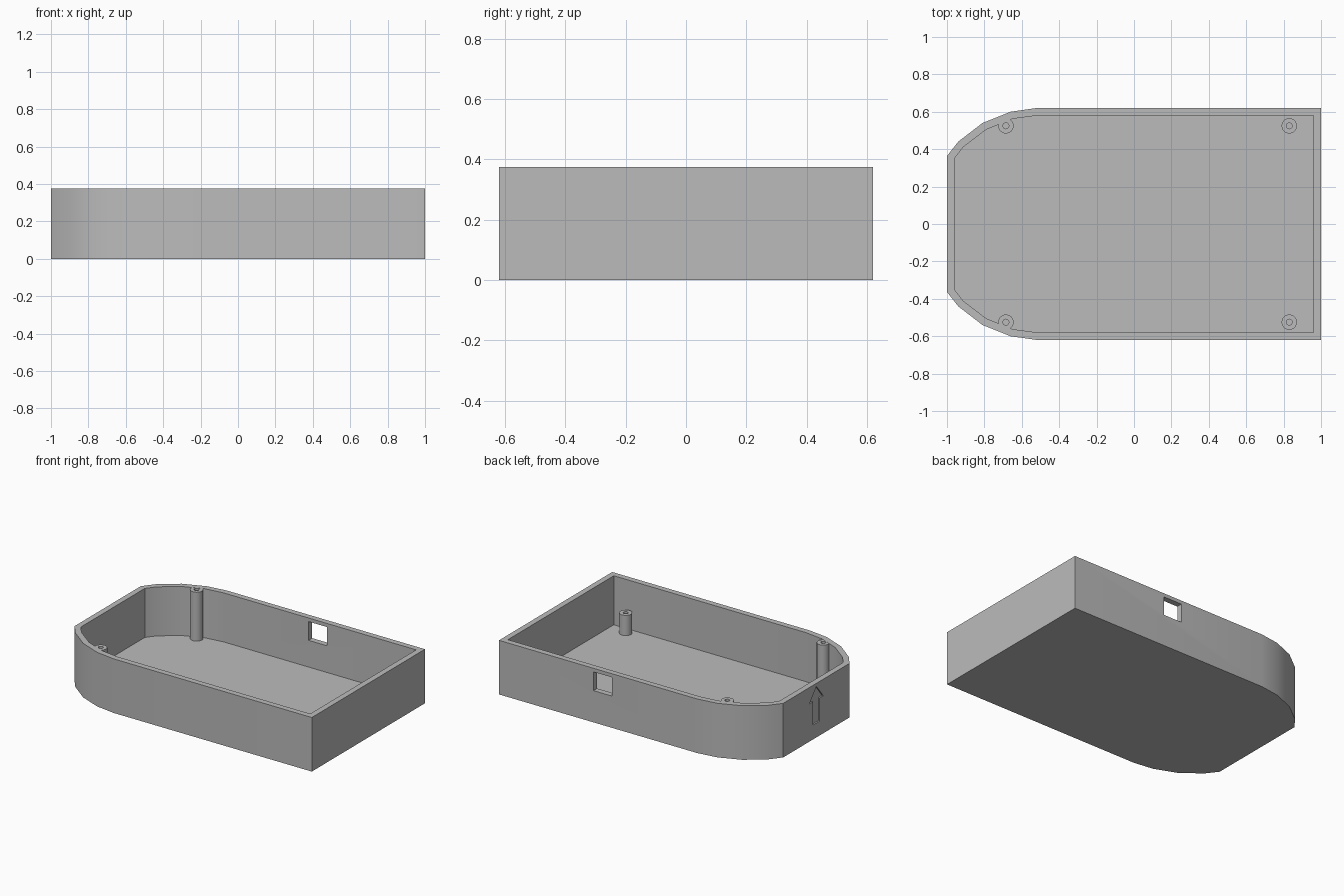
import bpy, bmesh, math

default = bpy.data.objects.get("Cube")
if default:
    bpy.data.objects.remove(default, do_unlink=True)

HEIGHT, FLOOR = 0.375, 0.035

grey = bpy.data.materials.new("plain grey")
grey.use_nodes = True
grey.diffuse_color = (0.5, 0.5, 0.5, 1)
grey.node_tree.nodes["Principled BSDF"].inputs["Base Color"].default_value = (0.5, 0.5, 0.5, 1)


def prism(name, outlines, direction):
    """Extrude closed 3D outlines along a direction into one object."""
    bm = bmesh.new()
    for outline in outlines:
        face = bm.faces.new([bm.verts.new(p) for p in outline])
        new = bmesh.ops.extrude_face_region(bm, geom=[face])["geom"]
        bmesh.ops.translate(bm, vec=direction,
                            verts=[v for v in new if isinstance(v, bmesh.types.BMVert)])
    bmesh.ops.recalc_face_normals(bm, faces=bm.faces)
    mesh = bpy.data.meshes.new(name)
    bm.to_mesh(mesh)
    bm.free()
    mesh.materials.append(grey)
    obj = bpy.data.objects.new(name, mesh)
    bpy.context.collection.objects.link(obj)
    return obj


def mirrored(half, z):
    """Close a half outline by mirroring it across y = 0."""
    points = half + [(x, -y) for x, y in reversed(half)]
    return [(x, y, z) for x, y in points]


def circle(x, y, z, r, sides=24):
    steps = [2 * math.pi * i / sides for i in range(sides)]
    return [(x + r * math.cos(a), y + r * math.sin(a), z) for a in steps]


def combine(target, tool, operation):
    """Apply a boolean and discard the tool."""
    tool.hide_render = True
    mod = target.modifiers.new(tool.name, "BOOLEAN")
    mod.object, mod.operation, mod.solver = tool, operation, "EXACT"
    bpy.context.view_layer.objects.active = target
    bpy.ops.object.modifier_apply(modifier=mod.name)
    bpy.data.objects.remove(tool, do_unlink=True)


# Tray body with one rounded end
outer = [(-1, 0.363), (-0.94, 0.44), (-0.81, 0.54), (-0.66, 0.60), (-0.52, 0.62), (1, 0.62)]
inner = [(-0.96, 0.35), (-0.912, 0.412), (-0.79, 0.505), (-0.65, 0.562), (-0.515, 0.58), (0.96, 0.58)]
case = prism("case", [mirrored(outer, 0)], (0, 0, HEIGHT))
combine(case, prism("cavity", [mirrored(inner, FLOOR)], (0, 0, HEIGHT)), "DIFFERENCE")

# Screw posts: tall at the rounded end, short at the square end
for name, x, top in (("tall", -0.685, HEIGHT - 0.001), ("short", 0.83, 0.175)):
    posts = prism(name + "_posts", [circle(x, s * 0.525, 0.02, 0.041) for s in (-1, 1)],
                  (0, 0, top - 0.02))
    combine(case, posts, "UNION")
    holes = prism(name + "_holes", [circle(x, s * 0.525, FLOOR + 0.01, 0.016, 16) for s in (-1, 1)],
                  (0, 0, HEIGHT))
    combine(case, holes, "DIFFERENCE")

# Cable opening in the back wall
window = [(0.135, 0.5, 0.22), (0.275, 0.5, 0.22), (0.275, 0.5, 0.35), (0.135, 0.5, 0.35)]
combine(case, prism("cable_opening", [window], (0, 0.2, 0)), "DIFFERENCE")

# Arrow engraved in the end wall
half_arrow = [(0.036, 0.10), (0.036, 0.26), (0.076, 0.26), (0, 0.354)]
arrow = half_arrow + [(-y, z) for y, z in reversed(half_arrow[:-1])]
combine(case, prism("arrow", [[(-1.05, y, z) for y, z in arrow]], (0.06, 0, 0)), "DIFFERENCE")

# Smooth the curved walls and posts, keep corners crisp
bpy.ops.object.select_all(action="DESELECT")
case.select_set(True)
bpy.context.view_layer.objects.active = case
bpy.ops.object.shade_smooth_by_angle(angle=math.radians(30))
